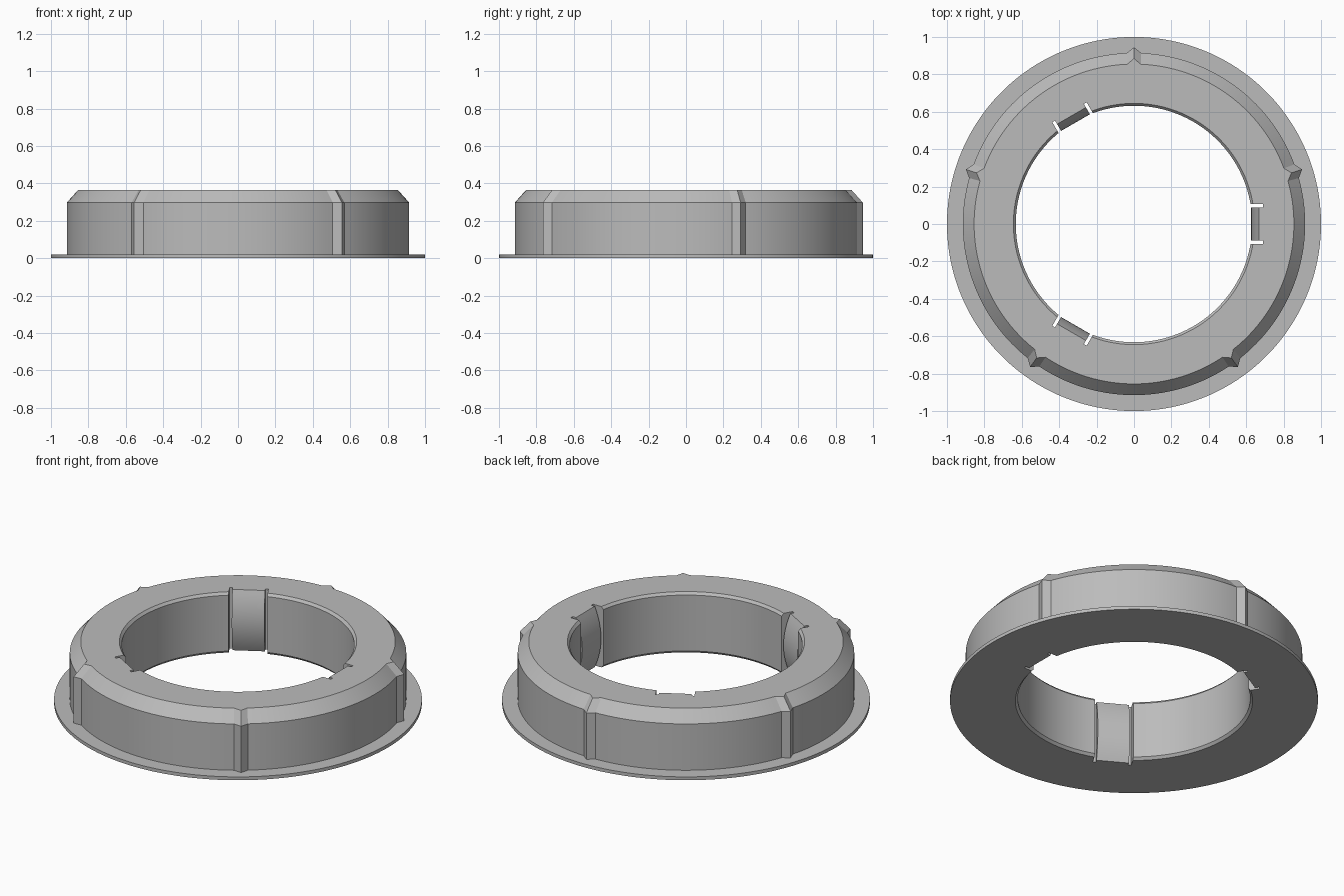
import bpy, bmesh, math
from mathutils import Matrix

if "Cube" in bpy.data.objects:
    bpy.data.objects.remove(bpy.data.objects["Cube"])

TOP = 0.365
grey = bpy.data.materials.new("plain grey")
grey.diffuse_color = (0.5, 0.5, 0.5, 1)
grey.use_nodes = True
grey.node_tree.nodes["Principled BSDF"].inputs["Base Color"].default_value = grey.diffuse_color


def make_object(name, bm):
    bmesh.ops.recalc_face_normals(bm, faces=bm.faces)
    mesh = bpy.data.meshes.new(name)
    bm.to_mesh(mesh)
    bm.free()
    ob = bpy.data.objects.new(name, mesh)
    bpy.context.collection.objects.link(ob)
    mesh.materials.append(grey)
    return ob


def smooth(ob, degrees=20):
    bpy.ops.object.select_all(action='DESELECT')
    ob.select_set(True)
    bpy.context.view_layer.objects.active = ob
    bpy.ops.object.shade_smooth_by_angle(angle=math.radians(degrees))


# Ring body: lathed section whose outer wall bulges at five pointed ribs
def section(rib):
    return [(0.632, 0.015), (0.645, 0), (1.0, 0), (1.0, 0.02),
            (0.915 + rib, 0.02), (0.915 + rib, 0.298),
            (0.855 + rib, TOP), (0.645, TOP), (0.632, TOP - 0.015)]


columns = []
for k in range(5):
    start = 90 + 72 * k
    columns.append((start, 0.03))
    n = 28
    for i in range(n + 1):
        columns.append((start + 2.4 + (72 - 4.8) * i / n, 0.0))

bm = bmesh.new()
loops = []
for angle, rib in columns:
    a = math.radians(angle)
    loops.append([bm.verts.new((r * math.cos(a), r * math.sin(a), z))
                  for r, z in section(rib)])
for i, a in enumerate(loops):
    b = loops[(i + 1) % len(loops)]
    for j in range(len(a)):
        k = (j + 1) % len(a)
        bm.faces.new((a[j], b[j], b[k], a[k]))
ring = make_object("ring_body", bm)

# Pockets for the three spring tabs, cut through the inner wall
for k in range(3):
    turn = Matrix.Rotation(math.radians(120 * k), 4, 'Z')
    bm = bmesh.new()
    bmesh.ops.create_cube(bm, size=1, matrix=turn
                          @ Matrix.Translation((0.59, 0, 0.18))
                          @ Matrix.Diagonal((0.2, 0.212, 1, 1)))
    cutter = make_object(f"tab_pocket_cutter_{k + 1}", bm)
    cutter.hide_render = True
    cutter.hide_viewport = True
    cut = ring.modifiers.new("tab pocket", 'BOOLEAN')
    cut.operation = 'DIFFERENCE'
    cut.solver = 'EXACT'
    cut.object = cutter

# Bake the cuts so the shading follows the finished edges
graph = bpy.context.evaluated_depsgraph_get()
finished = bpy.data.meshes.new_from_object(ring.evaluated_get(graph))
ring.modifiers.clear()
ring.data = finished
for ob in list(bpy.data.objects):
    if ob != ring:
        bpy.data.objects.remove(ob)
smooth(ring)

# Spring tabs: bowed inward at mid height, with a slot on either side
for k in range(3):
    bm = bmesh.new()
    steps = 16
    outline = [(0.69, TOP), (0.69, 0)]
    for i in range(steps + 1):
        t = i / steps
        outline.append((0.626 + 0.042 * (2 * t - 1) ** 2, TOP * t))
    sides = [[bm.verts.new((x, y, z)) for x, z in outline] for y in (-0.089, 0.089)]
    bm.faces.new(sides[0])
    bm.faces.new(sides[1])
    for j in range(len(outline)):
        n = (j + 1) % len(outline)
        bm.faces.new((sides[0][j], sides[0][n], sides[1][n], sides[1][j]))
    bm.transform(Matrix.Rotation(math.radians(120 * k), 4, 'Z'))
    smooth(make_object(f"spring_tab_{k + 1}", bm))
